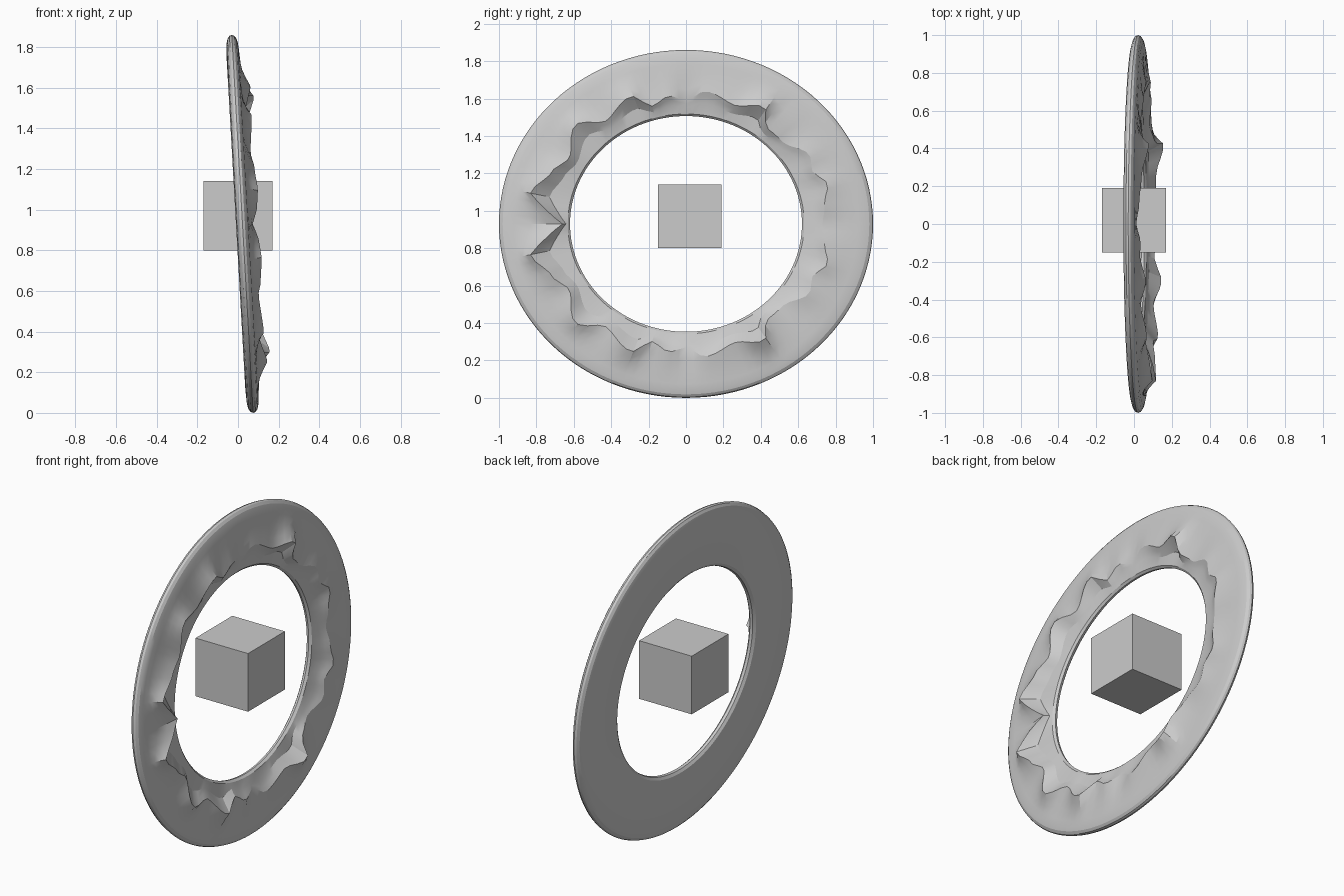
import bpy, bmesh
from math import sin, cos, pi, degrees

if "Cube" in bpy.data.objects:
    bpy.data.objects.remove(bpy.data.objects["Cube"])

SEG = 120
MID_Z, RZ = 0.93, 0.93      # ring is slightly squashed in height
LEAN, SHIFT = -0.0565, 0.022

# crest of the ragged relief: angle, radius, height (mirrored top/bottom)
CREST = [(0, .73, .035), (9, .75, .05), (17, .79, .055), (24, .74, .045),
         (31, .77, .05), (42, .70, .035), (52, .70, .06), (58, .79, .10),
         (69, .73, .06), (82, .77, .05), (90, .71, .03), (97, .74, .055),
         (105, .70, .05), (112, .79, .085), (126, .73, .05),
         (136, .82, .075), (149, .73, .06), (158, .78, .075),
         (168, .85, .085), (174, .75, .075), (180, .66, .05)]


def crest(deg):
    for (a0, r0, h0), (a1, r1, h1) in zip(CREST, CREST[1:]):
        if a0 <= deg <= a1:
            t = (deg - a0) / (a1 - a0)
            t = t * t * (3 - 2 * t)
            return r0 + (r1 - r0) * t, h0 + (h1 - h0) * t
    return CREST[-1][1:]


def section(a, lower):
    """Radial profile (radius, depth), from outer rim over the front to the back."""
    d = degrees(a)
    r, h = crest(360 - d if d > 180 else d)
    if lower is False and 50 < d < 130:
        h *= 0.92
    inner = .62
    start = max(.92, r + .06)
    front = [(1.0, 0), (.995, .012), (.98, .022), (.955, .028), (start, .031)]
    for t in (.35, .7):
        front.append((start + (r - start) * t, .031 + (h - .031) * t ** 1.4))
    front.append((r, h))
    foot = inner + (r - inner) * .55
    front += [(inner + (r - inner) * .8, .02 + (h - .02) * .55),
              (foot, .022), (inner + .012, .012)]
    back = [(inner, 0), (inner + .004, -.015), (inner + .02, -.026), (.75, -.032),
            (.88, -.032), (.955, -.028), (.98, -.022), (.995, -.012)]
    return front + back


# ring: swept profile, leaning backwards
bm = bmesh.new()
rows = []
for i in range(SEG):
    a = 2 * pi * i / SEG
    row = []
    for r, u in section(a, a > pi):
        z = r * RZ * sin(a)
        row.append(bm.verts.new((SHIFT + u + LEAN * z, r * cos(a), MID_Z + z)))
    rows.append(row)
n = len(rows[0])
for i in range(SEG):
    p, q = rows[i], rows[(i + 1) % SEG]
    for j in range(n):
        k = (j + 1) % n
        bm.faces.new((p[j], p[k], q[k], q[j]))
bmesh.ops.recalc_face_normals(bm, faces=bm.faces)
me = bpy.data.meshes.new("relief_ring")
bm.to_mesh(me)
bm.free()
ring = bpy.data.objects.new("relief_ring", me)
bpy.context.collection.objects.link(ring)
bpy.context.view_layer.objects.active = ring
ring.select_set(True)
bpy.ops.object.shade_smooth_by_angle(angle=pi / 9)
ring.select_set(False)

# floating cube in the middle
bpy.ops.mesh.primitive_cube_add(size=.34, location=(0, .02, .97))
bpy.context.object.name = "centre_cube"
